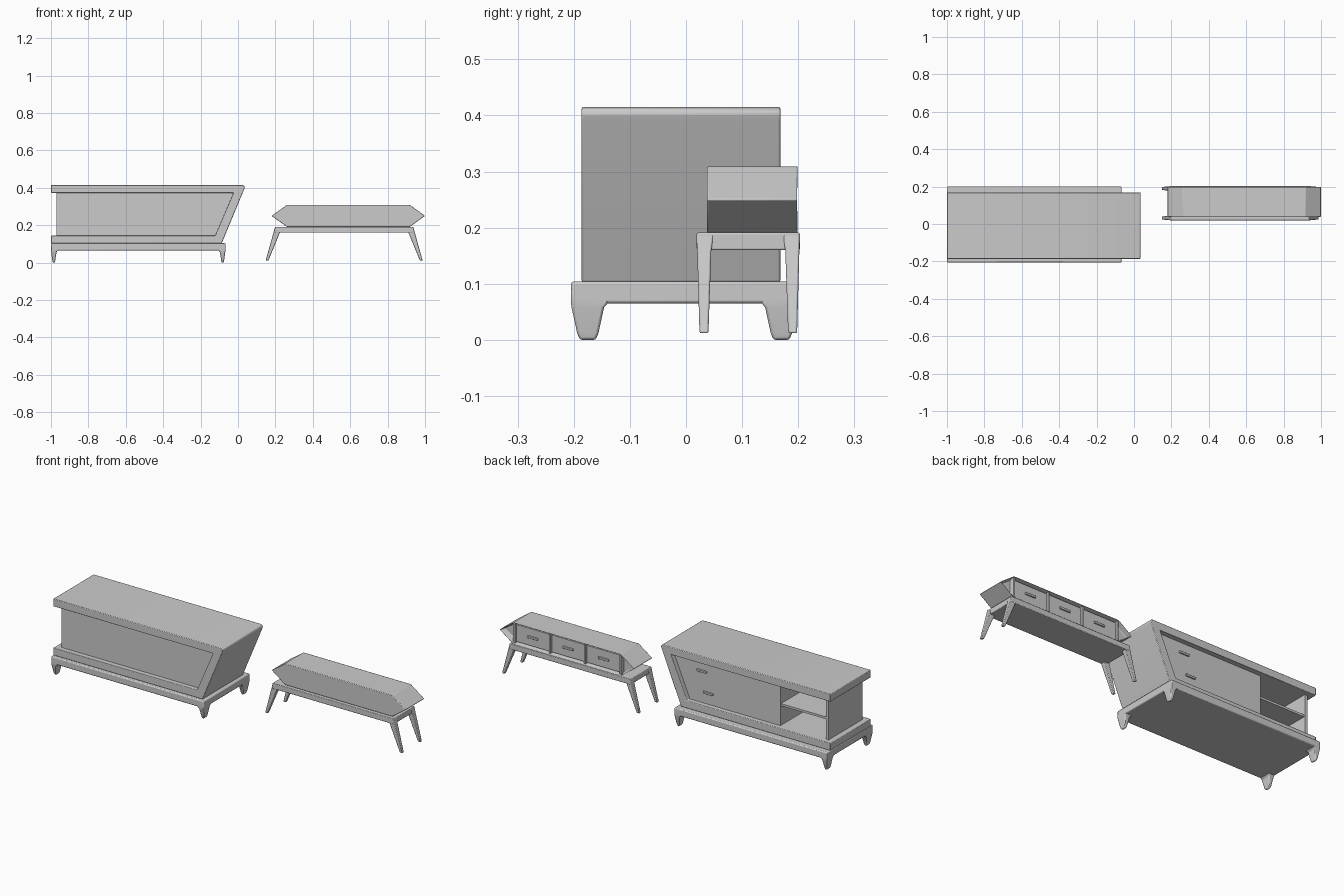
import bpy, bmesh
from mathutils import Vector

if "Cube" in bpy.data.objects:
    bpy.data.objects.remove(bpy.data.objects["Cube"])


def finish(bm, name, bevel=0.0):
    bmesh.ops.recalc_face_normals(bm, faces=bm.faces)
    me = bpy.data.meshes.new(name)
    bm.to_mesh(me)
    bm.free()
    ob = bpy.data.objects.new(name, me)
    bpy.context.collection.objects.link(ob)
    if bevel:
        m = ob.modifiers.new("bevel", 'BEVEL')
        m.width = bevel
        m.segments = 2
        m.limit_method = 'ANGLE'
    bpy.context.view_layer.objects.active = ob
    ob.select_set(True)
    bpy.ops.object.shade_smooth_by_angle()
    ob.select_set(False)
    return ob


def prism(name, pts, y0, y1, bevel=0.0, recess=None):
    """Extrude an x-z outline from y0 to y1; optionally sink the y1 face (rim, depth)."""
    bm = bmesh.new()
    a = [bm.verts.new((x, y0, z)) for x, z in pts]
    b = [bm.verts.new((x, y1, z)) for x, z in pts]
    bm.faces.new(a)
    back = bm.faces.new(b[::-1])
    for i in range(len(pts)):
        j = (i + 1) % len(pts)
        bm.faces.new((a[i], b[i], b[j], a[j]))
    if recess:
        bmesh.ops.recalc_face_normals(bm, faces=bm.faces)
        bmesh.ops.inset_region(bm, faces=[back], thickness=recess[0])
        bmesh.ops.translate(bm, verts=back.verts, vec=Vector((0, -recess[1], 0)))
    return finish(bm, name, bevel)


def box(name, x0, x1, y0, y1, z0, z1, bevel=0.0):
    return prism(name, [(x0, z0), (x1, z0), (x1, z1), (x0, z1)], y0, y1, bevel)


def legs(name, bounds, sections, bevel):
    """Loft one leg per corner; sections are (z, x_out, x_in, y_out, y_in) insets."""
    x0, x1, y0, y1 = bounds
    for cx, sx, xn in ((x0, 1, "left"), (x1, -1, "right")):
        for cy, sy, yn in ((y0, 1, "front"), (y1, -1, "back")):
            bm = bmesh.new()
            rings = []
            for z, xo, xi, yo, yi in sections:
                rings.append([bm.verts.new((cx + sx * x, cy + sy * y, z))
                              for x, y in ((xo, yo), (xi, yo), (xi, yi), (xo, yi))])
            bm.faces.new(rings[0])
            bm.faces.new(rings[-1])
            for r, s in zip(rings, rings[1:]):
                for i in range(4):
                    j = (i + 1) % 4
                    bm.faces.new((r[i], r[j], s[j], s[i]))
            finish(bm, f"{name}_{yn}_{xn}_leg", bevel)


# Cabinet: one wrapped shell forming top, slanted end and bottom
prism("cabinet_shell",
      [(-1, 0.415), (0.022, 0.415), (0.033, 0.411), (0.036, 0.402), (0.032, 0.39),
       (-0.087, 0.103), (-1, 0.103), (-1, 0.144), (-0.122, 0.144),
       (-0.024, 0.373), (-1, 0.373)], -0.186, 0.168, 0.003)


def slant_x(z):
    return -0.122 + (z - 0.144) / 0.229 * 0.098 + 0.008


# Cabinet panels set inside the shell
F, B, Z0, Z1, ZM = -0.158, 0.14, 0.138, 0.379, 0.258
prism("cabinet_front_panel",
      [(-0.97, Z0), (slant_x(Z0), Z0), (slant_x(Z1), Z1), (-0.97, Z1)], F, F + 0.015)
box("cabinet_side_panel", -0.97, -0.953, F, B, Z0, Z1)
box("cabinet_divider", -0.675, -0.66, F + 0.01, B, Z0, Z1)
box("cabinet_shelf", -0.96, -0.67, F + 0.01, B - 0.005, 0.252, 0.264)

# Cabinet drawers on the back side
for name, a, b, hx, hz in (("lower", Z0, ZM, -0.235, 0.205), ("upper", ZM, Z1, -0.195, 0.318)):
    prism(f"cabinet_{name}_drawer",
          [(-0.665, a), (slant_x(a), a), (slant_x(b), b), (-0.665, b)], B - 0.02, B)
    box(f"cabinet_{name}_handle", hx - 0.03, hx + 0.03, B - 0.005, B + 0.007,
        hz - 0.006, hz + 0.006, 0.002)

# Cabinet plinth with short tapered feet
plinth = (-1.0, -0.067, -0.205, 0.2)
box("cabinet_plinth", *plinth, 0.065, 0.104, 0.005)
legs("cabinet", plinth,
     [(0.09, 0, 0.05, 0, 0.075), (0.066, 0.0, 0.04, 0, 0.066), (0.058, 0.001, 0.03, 0.001, 0.059),
      (0.012, 0.007, 0.023, 0.011, 0.049), (0.0, 0.01, 0.021, 0.016, 0.044)], 0.004)

# Bench body: pointed hexagonal case, recessed at the back
prism("bench_case",
      [(0.179, 0.25), (0.262, 0.309), (0.918, 0.309), (1.0, 0.25), (0.918, 0.191), (0.262, 0.191)],
      0.037, 0.2, 0.003, recess=(0.01, 0.03))

# Bench drawers, dividers and handles
edges = [0.265, 0.483, 0.697, 0.915]
for i, x in enumerate(edges):
    box(f"bench_divider_{i + 1}", x - 0.005, x + 0.005, 0.165, 0.195, 0.197, 0.303)
for i, (a, b) in enumerate(zip(edges, edges[1:])):
    box(f"bench_drawer_{i + 1}", a + 0.007, b - 0.007, 0.165, 0.185, 0.203, 0.297)
    c = (a + b) / 2
    box(f"bench_handle_{i + 1}", c - 0.032, c + 0.032, 0.18, 0.192, 0.244, 0.256, 0.002)

# Bench stand with splayed legs
stand = (0.197, 0.938, 0.019, 0.203)
box("bench_stand", *stand, 0.16, 0.191, 0.003)
legs("bench", stand,
     [(0.188, 0.0, 0.034, 0, 0.03), (0.158, -0.008, 0.026, 0.001, 0.026),
      (0.012, -0.049, -0.034, 0.005, 0.021)], 0.003)
